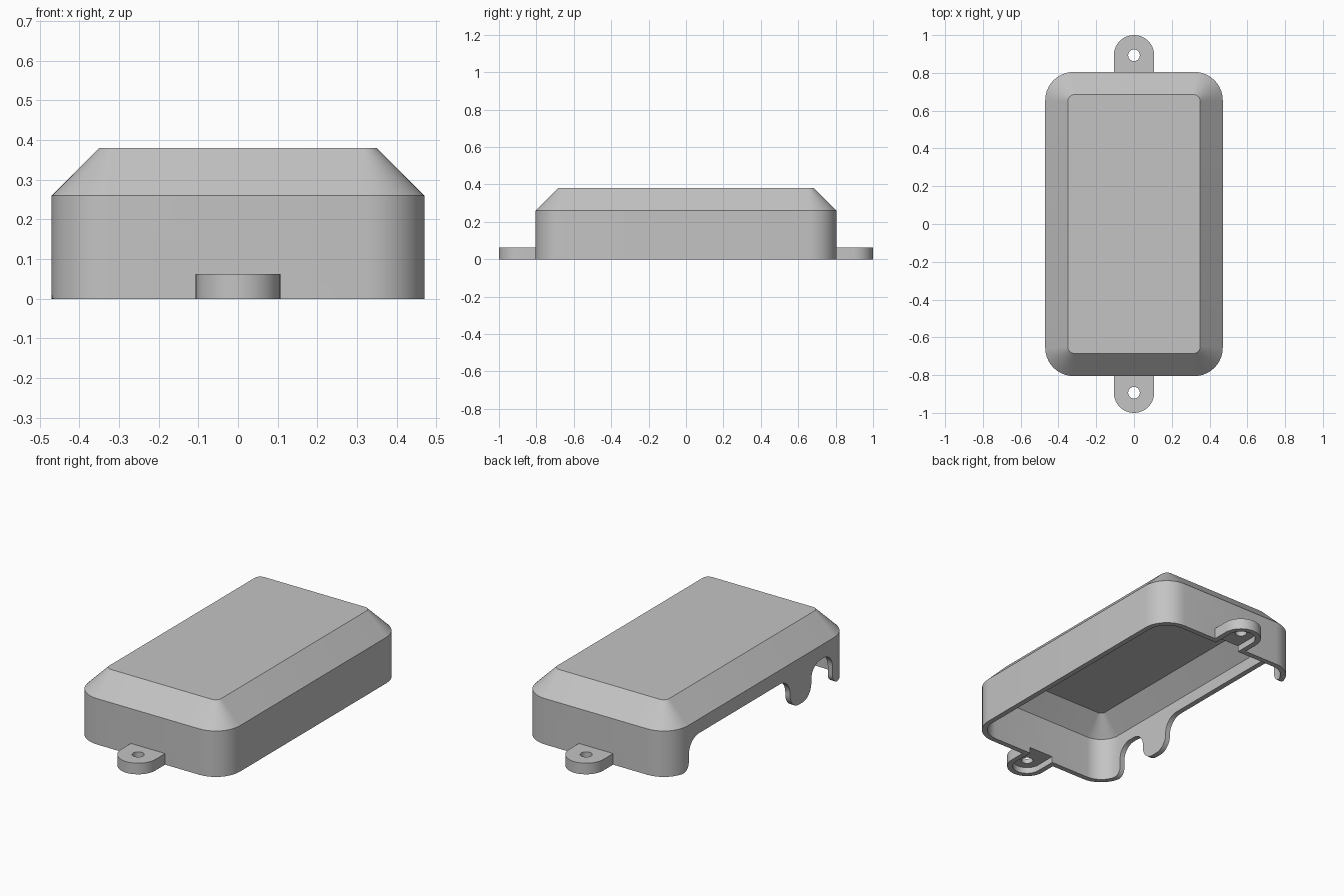
import bpy
import bmesh
import math
from mathutils import Vector, Matrix

old = bpy.data.objects.get("Cube")
if old:
    bpy.data.objects.remove(old, do_unlink=True)

WALL = 0.03

grey = bpy.data.materials.new("plain grey")
grey.use_nodes = True
colour = (0.55, 0.55, 0.55, 1)
grey.diffuse_color = colour
grey.node_tree.nodes["Principled BSDF"].inputs["Base Color"].default_value = colour


def rounded(corners, steps=10):
    """Round the corners (u, v, radius) of a polygon with arcs."""
    out = []
    n = len(corners)
    for i, (u, v, r) in enumerate(corners):
        p = Vector((u, v))
        if r == 0:
            out.append(p)
            continue
        a = (Vector(corners[i - 1][:2]) - p).normalized()
        b = (Vector(corners[(i + 1) % n][:2]) - p).normalized()
        # All rounded corners are right angles
        centre = p + (a + b) * r
        for k in range(steps + 1):
            t = k / steps * math.pi / 2
            out.append(centre - b * r * math.cos(t) - a * r * math.sin(t))
    clean = []
    for p in out:
        if not clean or (p - clean[-1]).length > 1e-5:
            clean.append(p)
    if (clean[0] - clean[-1]).length < 1e-5:
        clean.pop()
    return clean


def rectangle(hx, hy, r):
    return rounded([(hx, -hy, r), (hx, hy, r), (-hx, hy, r), (-hx, -hy, r)])


def loft(name, loops):
    """Skin a list of 3D loops and cap both ends."""
    bm = bmesh.new()
    rings = [[bm.verts.new(p) for p in loop] for loop in loops]
    n = len(rings[0])
    for lower, upper in zip(rings, rings[1:]):
        for i in range(n):
            j = (i + 1) % n
            bm.faces.new((lower[i], lower[j], upper[j], upper[i]))
    bm.faces.new(rings[0])
    bm.faces.new(rings[-1])
    bmesh.ops.recalc_face_normals(bm, faces=bm.faces)
    mesh = bpy.data.meshes.new(name)
    bm.to_mesh(mesh)
    bm.free()
    mesh.materials.append(grey)
    obj = bpy.data.objects.new(name, mesh)
    bpy.context.collection.objects.link(obj)
    return obj


def prism_z(name, outline, z0, z1):
    return loft(name, [[(p.x, p.y, z) for p in outline] for z in (z0, z1)])


def combine(target, other, operation):
    """Apply a boolean and discard the helper."""
    other.hide_render = True
    mod = target.modifiers.new(operation.lower(), 'BOOLEAN')
    mod.operation = operation
    mod.solver = 'EXACT'
    mod.object = other
    bpy.context.view_layer.objects.active = target
    bpy.ops.object.modifier_apply(modifier=mod.name)
    bpy.data.objects.remove(other, do_unlink=True)


# Hollow cover: outside from rim to roof, then inside from roof to rim
# Each section is half width, half length, corner radius, height
sections = [
    (0.35, 0.685, 0.035, 0.38),
    (0.47, 0.805, 0.15, 0.26),
    (0.47, 0.805, 0.15, 0.0),
    (0.47 - WALL, 0.805 - WALL, 0.12, 0.0),
    (0.47 - WALL, 0.805 - WALL, 0.12, 0.248),
    (0.338, 0.673, 0.025, 0.35),
]
cover = loft("cover", [[(p.x, p.y, z) for p in rectangle(hx, hy, r)]
                       for hx, hy, r, z in sections])


# Mounting tabs: round-ended, hollow underneath, with a screw hole
def tab_outline(start, radius, side):
    centre = 1 - 0.107
    pts = [Vector((radius, start)), Vector((radius, centre))]
    for k in range(1, 24):
        t = k / 24 * math.pi
        pts.append(Vector((radius * math.cos(t), centre + radius * math.sin(t))))
    pts += [Vector((-radius, centre)), Vector((-radius, start))]
    return [Vector((p.x, p.y * side)) for p in pts]


for side in (-1, 1):
    combine(cover, prism_z("tab", tab_outline(0.79, 0.107, side), 0, 0.063), 'UNION')
for side in (-1, 1):
    cavity = tab_outline(0.72, 0.107 - WALL, side)
    combine(cover, prism_z("tab_cavity", cavity, -0.1, 0.035), 'DIFFERENCE')
    hole = [Vector((0.031 * math.cos(k * math.tau / 24),
                    side * 0.893 + 0.031 * math.sin(k * math.tau / 24)))
            for k in range(24)]
    combine(cover, prism_z("screw_hole", hole, -0.1, 0.2), 'DIFFERENCE')


# Openings in one long wall, leaving a rounded tongue between them
def side_opening(y0, y1, top, fillet, foot0, foot1):
    outline = rounded([
        (y0 - foot0, -0.1, 0), (y0 - foot0, 0, 0), (y0, 0, foot0),
        (y0, top, fillet), (y1, top, fillet),
        (y1, 0, foot1), (y1 + foot1, 0, 0), (y1 + foot1, -0.1, 0)])
    cutter = loft("side_opening", [[(x, p.x, p.y) for p in outline]
                                   for x in (-0.6, -0.36)])
    combine(cover, cutter, 'DIFFERENCE')


side_opening(-0.26, 0.646, 0.18, 0.09, 0.08, 0.05)
side_opening(-0.64, -0.45, 0.18, 0.08, 0.05, 0.08)

# Smooth the rounded walls and keep the creases crisp
bpy.ops.object.select_all(action='DESELECT')
cover.select_set(True)
bpy.context.view_layer.objects.active = cover
bpy.ops.object.shade_smooth_by_angle(angle=math.radians(30))
